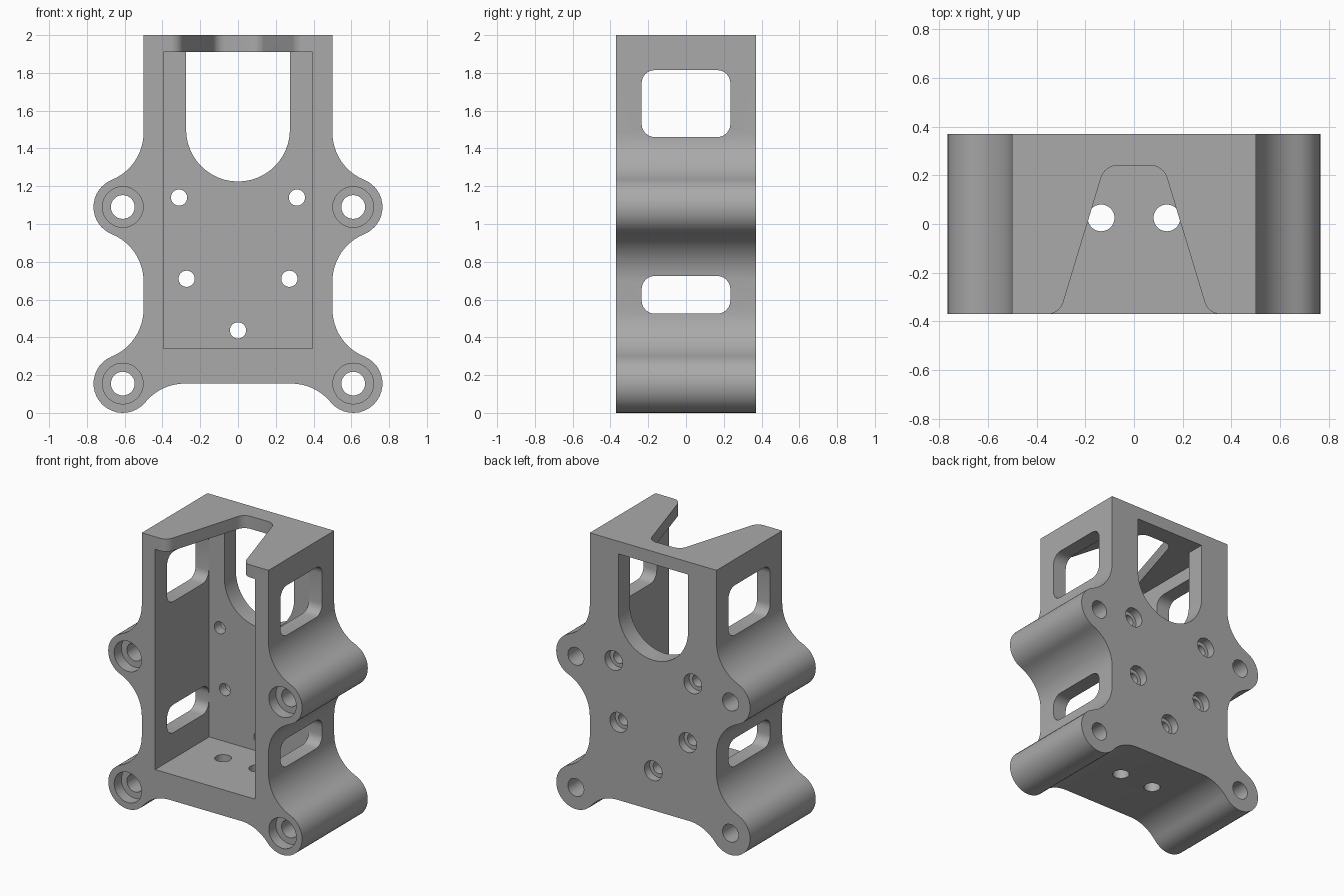
import bpy, bmesh, math
from mathutils import Vector

cube = bpy.data.objects.get("Cube")
if cube:
    bpy.data.objects.remove(cube, do_unlink=True)

grey = bpy.data.materials.new("plain_grey")
grey.use_nodes = True
COLOUR = (0.4, 0.4, 0.4, 1)
grey.diffuse_color = COLOUR
grey.node_tree.nodes["Principled BSDF"].inputs["Base Color"].default_value = COLOUR

DEPTH = 0.37       # half depth of the body
WALL = 0.5         # half width of the body
LUG_X, LUG_R = 0.61, 0.155
LUG_Z = (0.155, 1.09)
FILLET = 0.27
PLACE = {"x": lambda u, v, t: (t, u, v),
         "y": lambda u, v, t: (u, t, v),
         "z": lambda u, v, t: (u, v, t)}


def arc(cx, cy, r, start, end, n=12):
    """Points on an arc, angles in radians."""
    angles = [start + (end - start) * i / n for i in range(n + 1)]
    return [(cx + r * math.cos(a), cy + r * math.sin(a)) for a in angles]


def rounded(corners, n=6):
    """Polygon from (x, y, radius) corners, with each corner filleted."""
    pts = []
    for i, (x, y, r) in enumerate(corners):
        p = Vector((x, y))
        if r == 0:
            pts.append((x, y))
            continue
        a = (Vector(corners[i - 1][:2]) - p).normalized()
        b = (Vector(corners[(i + 1) % len(corners)][:2]) - p).normalized()
        half = a.angle(b) / 2
        c = p + (a + b).normalized() * (r / math.sin(half))
        s = p + a * (r / math.tan(half)) - c
        e = p + b * (r / math.tan(half)) - c
        a0 = math.atan2(s.y, s.x)
        turn = math.atan2(s.x * e.y - s.y * e.x, s.dot(e))
        pts += arc(c.x, c.y, r, a0, a0 + turn, n)
    return pts


def prism(name, pts, axis, t0, t1):
    """Extrude a flat outline along an axis."""
    bm = bmesh.new()
    face = bm.faces.new([bm.verts.new(PLACE[axis](u, v, t0)) for u, v in pts])
    ext = bmesh.ops.extrude_face_region(bm, geom=[face])
    move = Vector(PLACE[axis](0, 0, t1 - t0))
    bmesh.ops.translate(bm, vec=move,
                        verts=[g for g in ext["geom"] if isinstance(g, bmesh.types.BMVert)])
    bmesh.ops.recalc_face_normals(bm, faces=bm.faces)
    mesh = bpy.data.meshes.new(name)
    bm.to_mesh(mesh)
    bm.free()
    mesh.materials.append(grey)
    ob = bpy.data.objects.new(name, mesh)
    bpy.context.collection.objects.link(ob)
    return ob


def cut(pts, axis, t0, t1):
    """Subtract a prism from the body."""
    tool = prism("cutter", pts, axis, t0, t1)
    tool.hide_render = True
    mod = body.modifiers.new("cut", "BOOLEAN")
    mod.operation, mod.solver, mod.object = "DIFFERENCE", "EXACT", tool
    bpy.ops.object.modifier_apply(modifier=mod.name)
    bpy.data.objects.remove(tool, do_unlink=True)


def drill(u, v, r, axis, t0, t1):
    cut(arc(u, v, r, 0, math.tau, 28)[:-1], axis, t0, t1)


# Body outline: lugs blended into the walls and the underside
fx = WALL + FILLET
reach = FILLET + LUG_R
dz = math.sqrt(reach ** 2 - (fx - LUG_X) ** 2)
side = math.atan2(dz, fx - LUG_X)
dx = math.sqrt(reach ** 2 - FILLET ** 2)
under = math.atan2(FILLET, dx)
low, high = LUG_Z
pi = math.pi
half = arc(LUG_X - dx, low - FILLET, FILLET, pi / 2, under)
half += arc(LUG_X, low, LUG_R, pi + under, 2 * pi + side, 20)[1:]
half += arc(fx, low + dz, FILLET, pi + side, pi)[1:]
half += arc(fx, high - dz, FILLET, pi, pi - side)
half += arc(LUG_X, high, LUG_R, -side, side, 16)[1:]
half += arc(fx, high + dz, FILLET, pi + side, pi)[1:]
half.append((WALL, 2.0))
outline = half + [(-x, z) for x, z in reversed(half)]
body = prism("bracket_body", outline, "y", -DEPTH, DEPTH)
bpy.context.view_layer.objects.active = body
body.select_set(True)

# Front pocket
INNER, FLOOR, CEILING, BACK = 0.395, 0.34, 1.91, 0.24
cut([(-INNER, FLOOR), (INNER, FLOOR), (INNER, CEILING), (-INNER, CEILING)],
    "y", -0.6, BACK)

# Round-bottomed slot in the back wall
cut(arc(0, 1.5, 0.275, pi, 2 * pi, 24) + [(0.275, CEILING), (-0.275, CEILING)],
    "y", 0.1, 0.6)

# Tapered notch in the top plate
notch = [(0.12, BACK, 0.07), (0.305, -DEPTH - 0.0002, 0.07),
         (0.6, -DEPTH - 0.0002, 0), (0.6, -0.6, 0)]
cut(rounded(notch + [(-x, y, r) for x, y, r in reversed(notch)]), "z", 1.8, 2.2)

# Rounded windows through both side walls
for z0, z1 in ((0.525, 0.725), (1.46, 1.815)):
    cut(rounded([(-0.235, z0, 0.07), (0.235, z0, 0.07),
                 (0.235, z1, 0.07), (-0.235, z1, 0.07)]), "x", -1, 1)

# Lug bolt holes, counterbored from the front
for x in (-LUG_X, LUG_X):
    for z in LUG_Z:
        drill(x, z, 0.063, "y", -1, 1)
        drill(x, z, 0.108, "y", -1, -DEPTH + 0.08)

# Back wall screw holes, counterbored from the back
for x, z in ((-0.312, 1.14), (0.312, 1.14), (-0.272, 0.71), (0.272, 0.71), (0, 0.437)):
    drill(x, z, 0.043, "y", 0, 1)
    drill(x, z, 0.07, "y", DEPTH - 0.06, 1)

# Floor holes
for x in (-0.135, 0.135):
    drill(x, 0.025, 0.055, "z", -0.5, 0.6)

bpy.ops.object.shade_smooth_by_angle(angle=math.radians(30))
